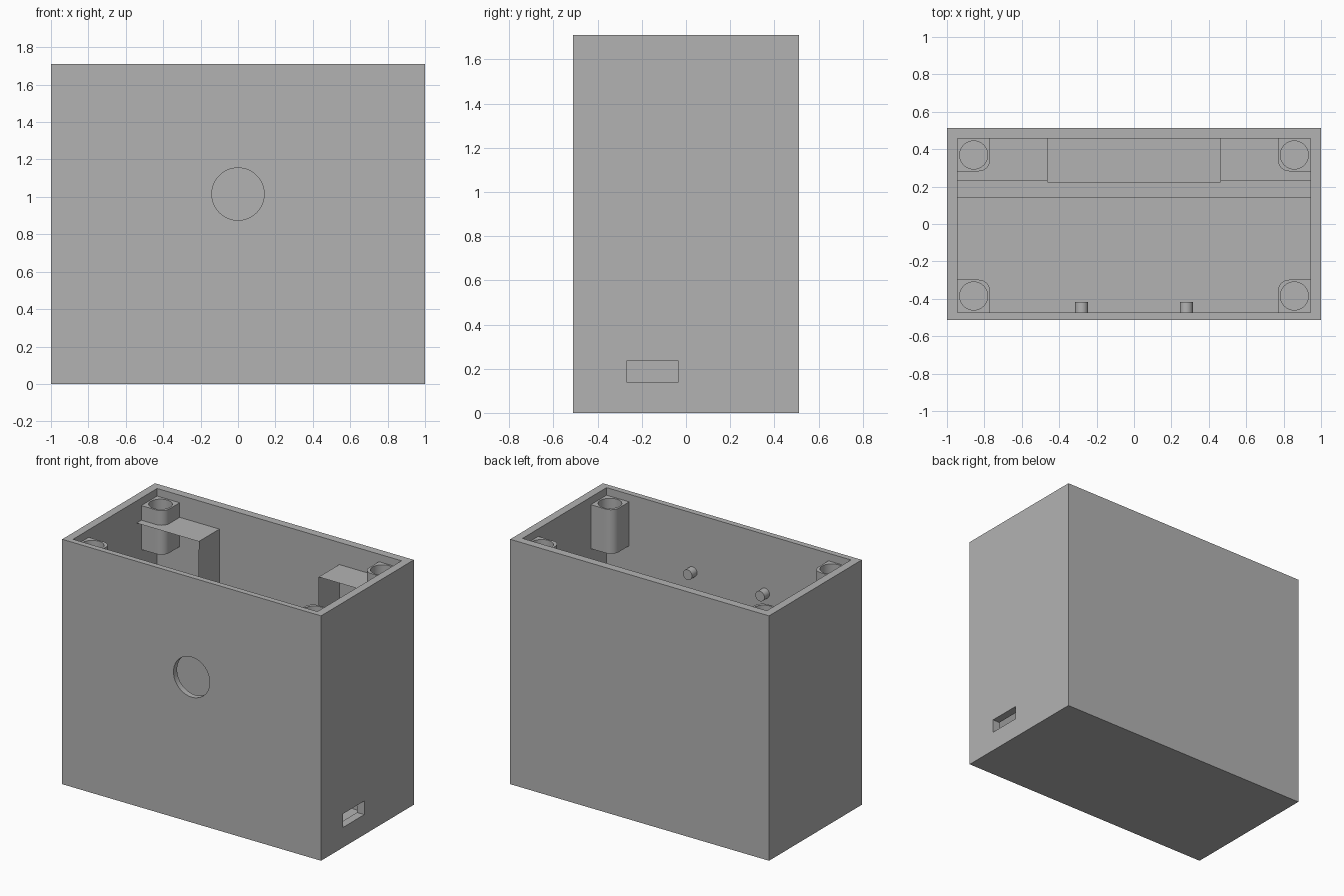
import bpy, bmesh, math
from mathutils import Matrix, Vector

if "Cube" in bpy.data.objects:
    bpy.data.objects.remove(bpy.data.objects["Cube"], do_unlink=True)

# Single plain grey material
grey = bpy.data.materials.new("plain grey")
grey.use_nodes = True
colour = (0.45, 0.45, 0.45, 1)
grey.diffuse_color = colour
grey.node_tree.nodes["Principled BSDF"].inputs["Base Color"].default_value = colour


def add_object(name, bm):
    bmesh.ops.recalc_face_normals(bm, faces=bm.faces)
    mesh = bpy.data.meshes.new(name)
    bm.to_mesh(mesh)
    bm.free()
    mesh.materials.append(grey)
    obj = bpy.data.objects.new(name, mesh)
    bpy.context.collection.objects.link(obj)
    return obj


def box(name, low, high):
    low, high = Vector(low), Vector(high)
    bm = bmesh.new()
    bmesh.ops.create_cube(bm, size=1)
    bmesh.ops.scale(bm, vec=high - low, verts=bm.verts)
    bmesh.ops.translate(bm, vec=(low + high) / 2, verts=bm.verts)
    return add_object(name, bm)


def cylinder(name, centre, radius, depth, along_y=False):
    bm = bmesh.new()
    turn = Matrix.Rotation(math.pi / 2 if along_y else 0, 4, "X")
    bmesh.ops.create_cone(bm, cap_ends=True, segments=64, radius1=radius, radius2=radius,
                          depth=depth, matrix=Matrix.Translation(centre) @ turn)
    return add_object(name, bm)


def cut(obj, cutters):
    for cutter in cutters:
        cutter.hide_render = True
        mod = obj.modifiers.new("cut", "BOOLEAN")
        mod.operation = "DIFFERENCE"
        mod.solver = "EXACT"
        mod.object = cutter
    graph = bpy.context.evaluated_depsgraph_get()
    mesh = bpy.data.meshes.new_from_object(obj.evaluated_get(graph))
    obj.modifiers.clear()
    obj.data = mesh
    for cutter in cutters:
        bpy.data.objects.remove(cutter, do_unlink=True)


def smooth(obj):
    bpy.ops.object.select_all(action="DESELECT")
    obj.select_set(True)
    bpy.context.view_layer.objects.active = obj
    bpy.ops.object.shade_smooth_by_angle(angle=math.radians(30))


# Main dimensions
HEIGHT, HALF_Y = 1.71, 0.512
IN_X, IN_BACK, IN_FRONT, FLOOR = 0.944, 0.456, -0.472, 0.056

# Open case with a round front hole and a side slot
case = box("case", (-1, -HALF_Y, 0), (1, HALF_Y, HEIGHT))
cut(case, [
    box("cavity", (-IN_X, IN_FRONT, FLOOR), (IN_X, IN_BACK, HEIGHT + 0.2)),
    cylinder("front_hole", (0, -0.5, 1.015), 0.14, 0.2, along_y=True),
    box("side_slot", (0.9, -0.27, 0.14), (1.1, -0.035, 0.235)),
])
smooth(case)


# Screw post: a prism with one rounded corner and a blind hole
def screw_post(name, sx, wall_y, sy):
    size, r, bury = 0.174, 0.06, 0.01
    bottom, top = 1.35, 1.657
    profile = [(-bury, -bury), (size, -bury)]
    for i in range(9):
        a = i / 8 * math.pi / 2
        profile.append((size - r + r * math.cos(a), size - r + r * math.sin(a)))
    profile.append((-bury, size))
    bm = bmesh.new()
    face = bm.faces.new([bm.verts.new((sx * (IN_X - u), wall_y - sy * v, bottom))
                         for u, v in profile])
    ext = bmesh.ops.extrude_face_region(bm, geom=[face])
    bmesh.ops.translate(bm, vec=(0, 0, top - bottom),
                        verts=[g for g in ext["geom"] if isinstance(g, bmesh.types.BMVert)])
    post = add_object(name, bm)
    centre = (sx * (IN_X - 0.087), wall_y - sy * 0.087, top)
    cut(post, [cylinder("screw_hole", centre, 0.075, 0.5)])
    smooth(post)


for side, sx in (("left", 1), ("right", -1)):
    screw_post(f"back_{side}_screw_post", sx, IN_BACK, 1)
    screw_post(f"front_{side}_screw_post", sx, IN_FRONT, -1)
    # Locating pegs on the inside of the front wall
    peg = cylinder(f"{side}_peg", (sx * 0.28, -0.449, 1.30), 0.035, 0.066, along_y=True)
    smooth(peg)

# Thin folded shelf along the back wall, dropping to a pocket in the middle
SHELF_Z, POCKET_Z, POCKET_X = 1.555, 1.015, 0.463
path = [(-IN_X, SHELF_Z, 0.229), (-POCKET_X, SHELF_Z, 0.229), (-POCKET_X, POCKET_Z, 0.221)]
path += [(-x, z, y) for x, z, y in reversed(path)]
bm = bmesh.new()
rows = [(bm.verts.new((x, y, z)), bm.verts.new((x, IN_BACK, z))) for x, z, y in path]
for (a, b), (c, d) in zip(rows, rows[1:]):
    bm.faces.new((a, c, d, b))
add_object("folded_shelf", bm)

# Low ledge on the floor behind the board
box("floor_ledge", (-IN_X, 0.143, FLOOR - 0.01), (IN_X, IN_BACK + 0.01, 0.3))
